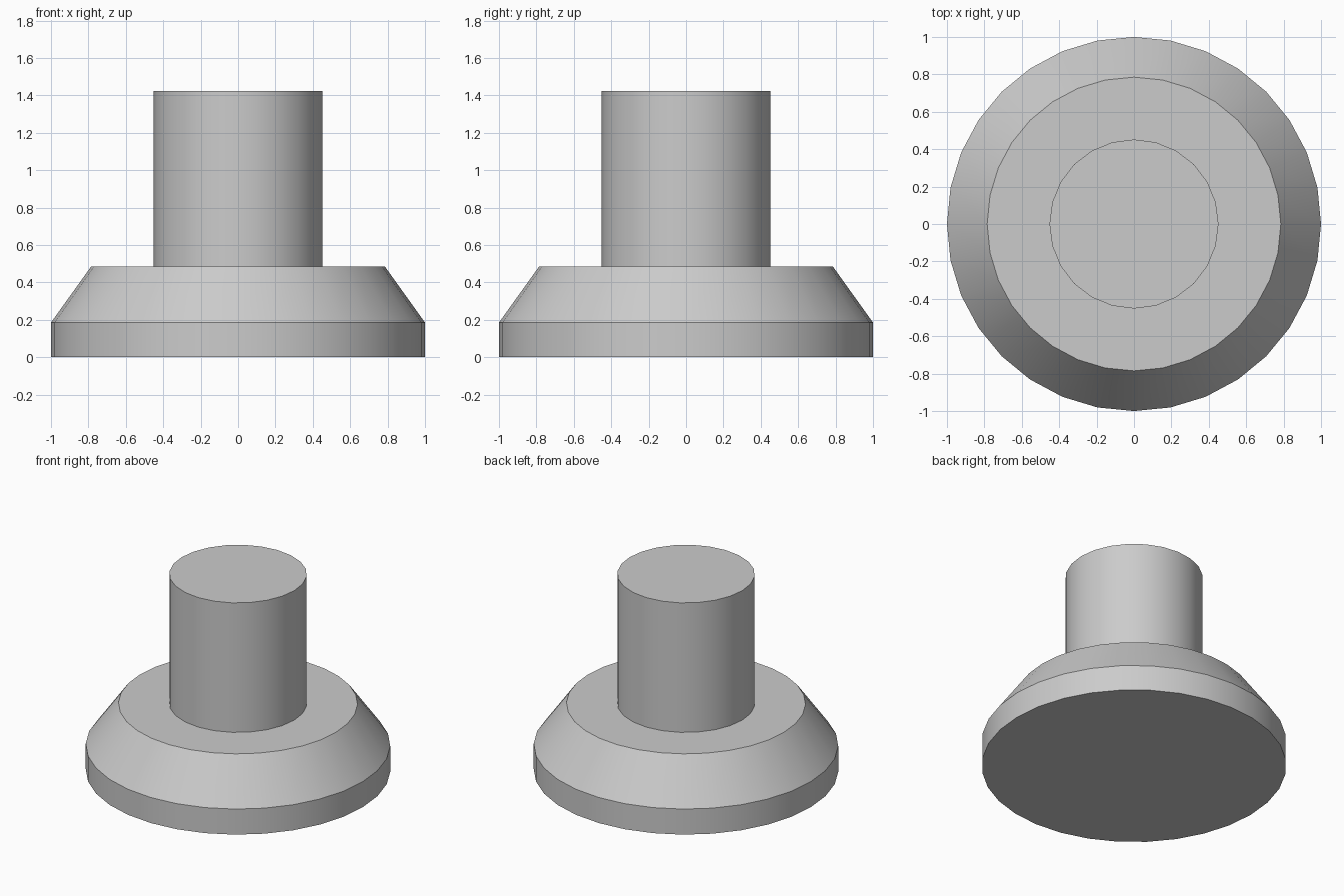
import bpy
import bmesh
from math import cos, sin, tau, radians

cube = bpy.data.objects.get("Cube")
if cube:
    bpy.data.objects.remove(cube, do_unlink=True)

# Plain grey for the whole model
grey = bpy.data.materials.new("plain grey")
grey.use_nodes = True
colour = (0.6, 0.6, 0.6, 1)
grey.diffuse_color = colour
grey.node_tree.nodes["Principled BSDF"].inputs["Base Color"].default_value = colour


def turned_part(name, profile, sides):
    """Turn a (radius, height) profile around z and cap both ends."""
    bm = bmesh.new()
    rings = [[bm.verts.new((r * cos(tau * i / sides), r * sin(tau * i / sides), z))
              for i in range(sides)] for r, z in profile]
    for low, high in zip(rings, rings[1:]):
        for i in range(sides):
            j = (i + 1) % sides
            bm.faces.new((low[i], low[j], high[j], high[i]))
    bm.faces.new(rings[0][::-1])
    bm.faces.new(rings[-1])
    mesh = bpy.data.meshes.new(name)
    bm.to_mesh(mesh)
    bm.free()
    mesh.materials.append(grey)
    obj = bpy.data.objects.new(name, mesh)
    bpy.context.collection.objects.link(obj)
    bpy.ops.object.select_all(action="DESELECT")
    obj.select_set(True)
    bpy.context.view_layer.objects.active = obj
    bpy.ops.object.shade_smooth_by_angle(angle=radians(30))
    return obj


# Flanged foot with a sloped shoulder
turned_part("base", [(1, 0), (1, 0.185), (0.785, 0.485)], 32)

# Upright round post
turned_part("post", [(0.452, 0.485), (0.452, 1.423)], 24)
